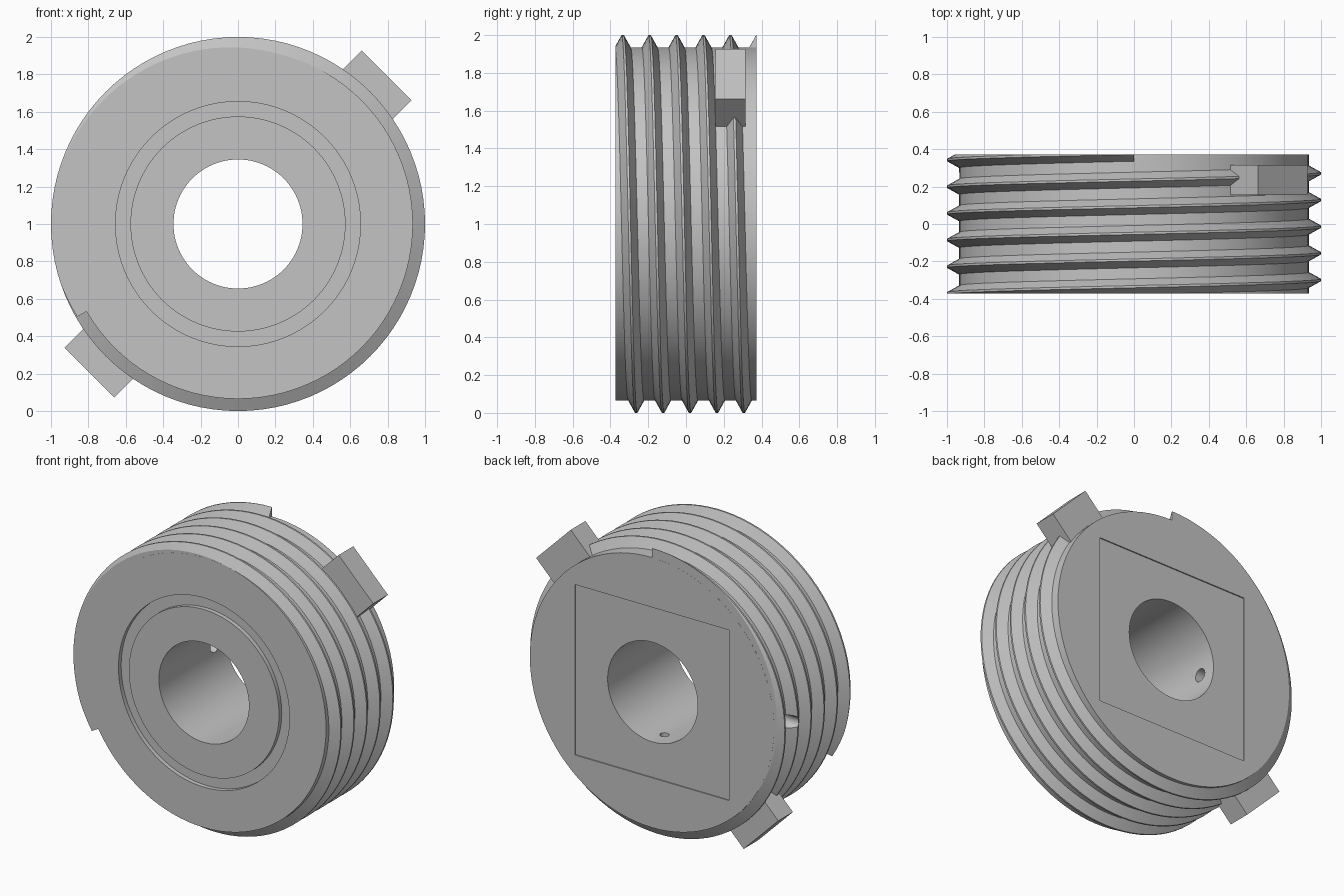
import bpy, bmesh, math
from mathutils import Matrix, Vector

if "Cube" in bpy.data.objects:
    bpy.data.objects.remove(bpy.data.objects["Cube"], do_unlink=True)

HALF = 0.3725       # half depth of the body
ROOT = 0.935        # radius below the thread
BORE = 0.345
PITCH = 0.1425
SEGS = 96
CENTRE = Vector((0, 0, 1))

steel = bpy.data.materials.new("plain grey")
steel.use_nodes = True
grey = (0.55, 0.55, 0.55, 1)
steel.diffuse_color = grey
steel.node_tree.nodes["Principled BSDF"].inputs["Base Color"].default_value = grey


def make_object(name, bm):
    bmesh.ops.recalc_face_normals(bm, faces=bm.faces)
    mesh = bpy.data.meshes.new(name)
    bm.to_mesh(mesh)
    bm.free()
    mesh.materials.append(steel)
    obj = bpy.data.objects.new(name, mesh)
    bpy.context.collection.objects.link(obj)
    return obj


def sweep(profile, start, turns, pitch):
    """Turn a closed (radius, y) profile clockwise about the y axis."""
    bm = bmesh.new()
    rings = []
    steps = round(SEGS * turns)
    for i in range(steps + 1):
        t = start + turns * i / steps
        a = math.tau * t
        rings.append([bm.verts.new((r * math.sin(a), y + pitch * t, 1 + r * math.cos(a)))
                      for r, y in profile])
    n = len(profile)
    for a, b in zip(rings, rings[1:]):
        for j in range(n):
            k = (j + 1) % n
            bm.faces.new((a[j], a[k], b[k], b[j]))
    if pitch:
        bm.faces.new(rings[0])
        bm.faces.new(rings[-1])
    else:
        bmesh.ops.remove_doubles(bm, verts=bm.verts, dist=1e-5)
    return bm


def box(name, size, matrix):
    bm = bmesh.new()
    bmesh.ops.create_cube(bm, size=1, matrix=matrix @ Matrix.Diagonal((*size, 1)))
    return make_object(name, bm)


def rod(name, radius, direction, inner, outer):
    bm = bmesh.new()
    d = Vector(direction)
    place = Matrix.Translation(CENTRE + Vector((0, 0.235, 0)) + d * (inner + outer) / 2)
    turn = d.to_track_quat('Z', 'Y').to_matrix().to_4x4()
    bmesh.ops.create_cone(bm, cap_ends=True, segments=32, radius1=radius, radius2=radius,
                          depth=outer - inner, matrix=place @ turn)
    return make_object(name, bm)


def cut(obj, cutters):
    for c in cutters:
        m = obj.modifiers.new("cut", 'BOOLEAN')
        m.operation, m.solver, m.object = 'DIFFERENCE', 'EXACT', c
    bpy.context.view_layer.update()
    dg = bpy.context.evaluated_depsgraph_get()
    mesh = bpy.data.meshes.new_from_object(obj.evaluated_get(dg))
    obj.modifiers.clear()
    obj.data = mesh


# Body with bore and a shallow ring groove in the front
g = 0.03
body = make_object("threaded_body", sweep(
    [(BORE, -HALF), (0.575, -HALF), (0.575, -HALF + g), (0.655, -HALF + g),
     (0.655, -HALF), (ROOT, -HALF), (ROOT, HALF), (BORE, HALF)], 0, 1, 0))

# Helical thread, trimmed flush with both ends
y0, crest, base = -0.335, 0.006, 0.042
bm = sweep([(ROOT - 0.01, y0 - base), (ROOT, y0 - base), (1, y0 - crest),
            (1, y0 + crest), (ROOT, y0 + base), (ROOT - 0.01, y0 + base)],
           -1 / 3, 5 + 1 / 3, PITCH)
for side in (-1, 1):
    bmesh.ops.bisect_plane(bm, geom=bm.verts[:] + bm.edges[:] + bm.faces[:],
                           plane_co=(0, side * (HALF - 0.0005), 0),
                           plane_no=(0, side, 0), clear_outer=True)
    bmesh.ops.holes_fill(bm, edges=[e for e in bm.edges if e.is_boundary], sides=0)
thread = make_object("helical_thread", bm)

# Side holes and the shallow square recess in the back
side_hole = rod("side_hole_cutter", 0.045, (-1, 0, 0), 0.2, 1.2)
lower_hole = rod("lower_hole_cutter", 0.03, (0, 0, -1), 0.2, 0.6)
recess = box("square_recess_cutter", (1.18, 0.2, 1.18),
             Matrix.Translation(CENTRE + Vector((0, HALF + 0.092, 0))))
cut(body, [side_hole, lower_hole, recess])
cut(thread, [side_hole])
for c in (side_hole, lower_hole, recess):
    bpy.data.objects.remove(c, do_unlink=True)

# Two opposite locking lugs
parts = [body, thread]
for name, angle in (("upper_lug", 45), ("lower_lug", 225)):
    place = (Matrix.Translation(CENTRE) @ Matrix.Rotation(math.radians(angle), 4, 'Y')
             @ Matrix.Translation((0, 0.235, 0.987)))
    parts.append(box(name, (0.375, 0.16, 0.274), place))

# Smooth round walls, sharp edges
bpy.ops.object.select_all(action='DESELECT')
for p in parts:
    p.select_set(True)
bpy.context.view_layer.objects.active = body
bpy.ops.object.shade_smooth_by_angle(angle=math.radians(25))
